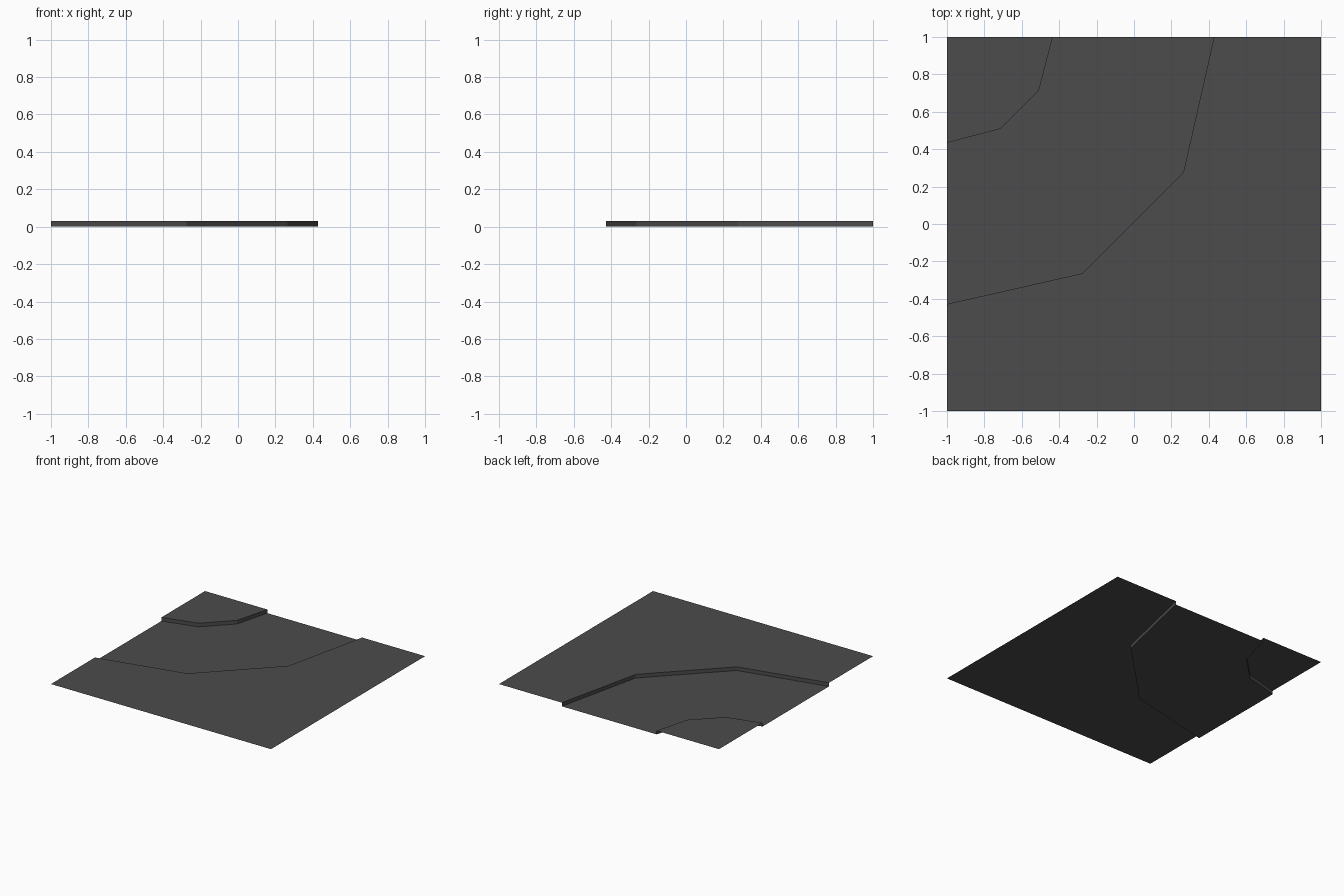
import bpy

if "Cube" in bpy.data.objects:
    bpy.data.objects.remove(bpy.data.objects["Cube"])

H = 0.03  # kerb height

asphalt = bpy.data.materials.new("dark_grey")
asphalt.diffuse_color = (0.072, 0.072, 0.072, 1)
asphalt.use_nodes = True
asphalt.node_tree.nodes["Principled BSDF"].inputs["Base Color"].default_value = asphalt.diffuse_color


def add_mesh(name, verts, faces):
    mesh = bpy.data.meshes.new(name)
    mesh.from_pydata(verts, [], faces)
    mesh.materials.append(asphalt)
    obj = bpy.data.objects.new(name, mesh)
    bpy.context.collection.objects.link(obj)
    return obj


def mirrored(points):
    """Complete a bend line across the tile's diagonal (x, y) -> (-y, -x)."""
    return points + [(-y, -x) for x, y in reversed(points)]


def sheet(name, outline, z):
    """Flat sheet, outline given counter-clockwise so it faces up."""
    add_mesh(name, [(x, y, z) for x, y in outline], [range(len(outline))])


def kerb(name, line):
    """Upright wall along a bend line, facing the right of its direction."""
    n = len(line)
    verts = [(x, y, z) for z in (0, H) for x, y in line]
    add_mesh(name, verts, [(i, i + 1, n + i + 1, n + i) for i in range(n - 1)])


# Bend lines from the left edge to the back edge
outer = mirrored([(-1, -0.428), (-0.276, -0.264)])
inner = mirrored([(-1, 0.434), (-0.714, 0.509)])

# Road strip, in short quads between the two bend lines
n = len(outer)
add_mesh("road", [(x, y, 0) for x, y in outer + inner],
         [(i, i + 1, n + i + 1, n + i) for i in range(n - 1)])

# Raised pavements
sheet("inner_pavement", inner + [(-1, 1)], H)
corners = [(-1, -1), (1, -1), (1, 1)]
o = [(x, y, H) for x, y in outer + corners]
add_mesh("outer_pavement", o, [(4, 5, 1, 0), (5, 2, 1), (5, 6, 3, 2)])

# Kerbs facing the road
kerb("inner_kerb", inner)
kerb("outer_kerb", outer[::-1])
